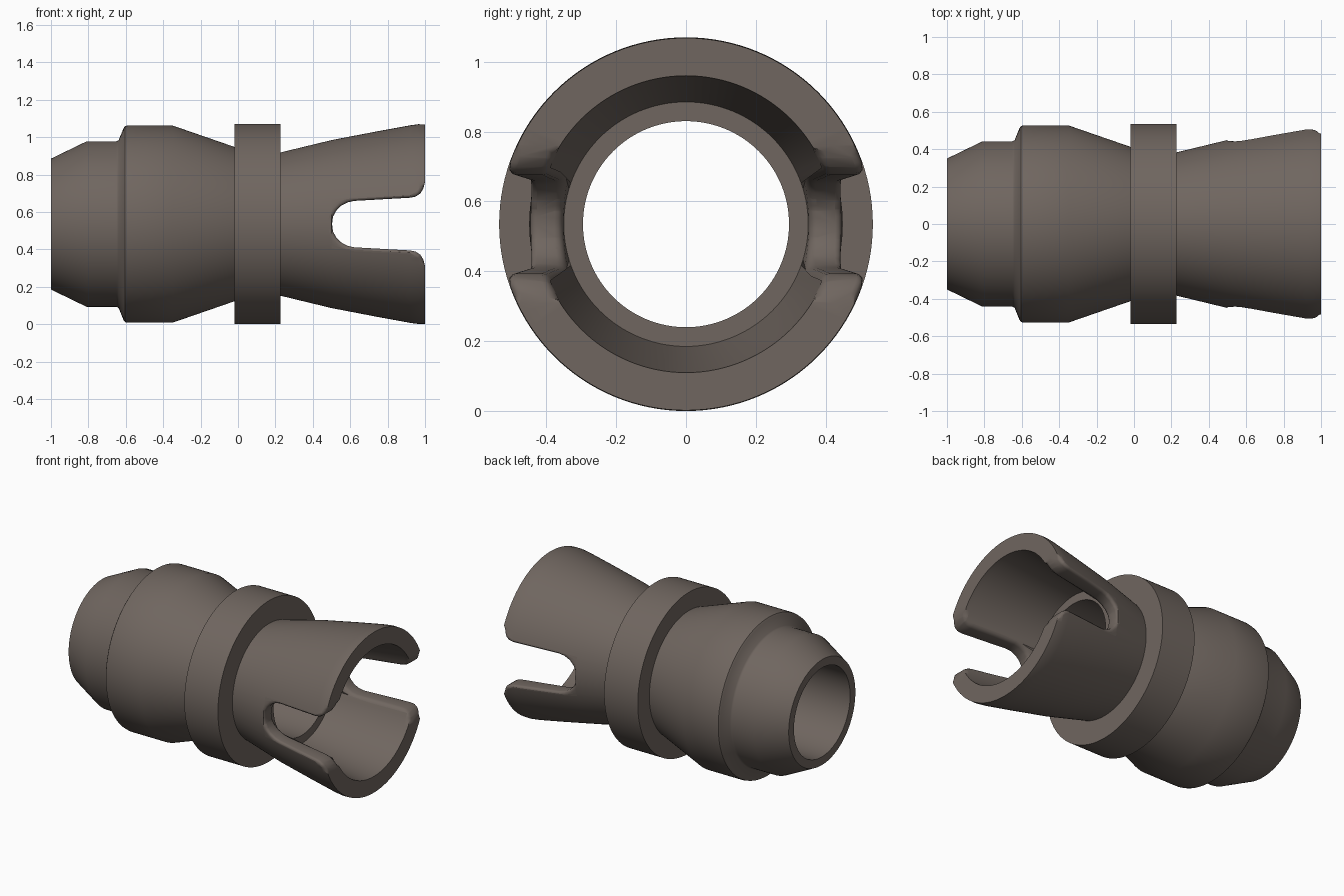
import bpy, bmesh, math

if "Cube" in bpy.data.objects:
    bpy.data.objects.remove(bpy.data.objects["Cube"])

AXIS_Z = 0.535


def link(bm, name):
    bmesh.ops.recalc_face_normals(bm, faces=bm.faces)
    mesh = bpy.data.meshes.new(name)
    bm.to_mesh(mesh)
    bm.free()
    obj = bpy.data.objects.new(name, mesh)
    bpy.context.collection.objects.link(obj)
    return obj


def lathe(name, profile, sides=128):
    """Revolve a closed (x, radius) profile around the x axis."""
    bm = bmesh.new()
    rings = []
    for i in range(sides):
        a = 2 * math.pi * i / sides
        rings.append([bm.verts.new((x, r * math.sin(a), AXIS_Z + r * math.cos(a)))
                      for x, r in profile])
    n = len(profile)
    for i in range(sides):
        a, b = rings[i], rings[(i + 1) % sides]
        for j in range(n):
            k = (j + 1) % n
            bm.faces.new((a[j], a[k], b[k], b[j]))
    return link(bm, name)


# Body: stepped sleeve, collar, flared socket, then the bore on the way back
outer = [(-1, 0.35), (-0.81, 0.442), (-0.65, 0.442), (-0.638, 0.449),
         (-0.612, 0.513), (-0.604, 0.524), (-0.59, 0.527),
         (-0.35, 0.527), (-0.02, 0.413), (-0.02, 0.535), (0.227, 0.535),
         (0.227, 0.383), (0.5, 0.449), (0.75, 0.497), (0.92, 0.528),
         (0.965, 0.534), (1, 0.533)]
inner = [(1, 0.425), (0.97, 0.422), (0.468, 0.35), (0.468, 0.295), (-1, 0.295)]
body = lathe("coupling_body", outer + inner)

# Slot cutter: rounded inner end, flared mouth, passing through both walls
half = [(0.508, 0.04), (0.525, 0.071), (0.55, 0.097), (0.585, 0.116),
        (0.62, 0.124), (0.92, 0.141), (0.95, 0.147), (0.975, 0.164),
        (0.991, 0.19), (1.0, 0.225), (1.1, 0.225)]
outline = [(0.503, 0)] + half + [(x, -h) for x, h in reversed(half)]
bm = bmesh.new()
face = bm.faces.new([bm.verts.new((x, -0.8, AXIS_Z + h)) for x, h in outline])
ext = bmesh.ops.extrude_face_region(bm, geom=[face])
bmesh.ops.translate(bm, vec=(0, 1.6, 0),
                    verts=[v for v in ext["geom"] if isinstance(v, bmesh.types.BMVert)])
cutter = link(bm, "slot_cutter")
cutter.hide_render = True

# Cut the slots
bpy.context.view_layer.objects.active = body
body.select_set(True)
mod = body.modifiers.new("slots", 'BOOLEAN')
mod.operation = 'DIFFERENCE'
mod.solver = 'EXACT'
mod.object = cutter
bpy.ops.object.modifier_apply(modifier=mod.name)
bpy.data.objects.remove(cutter)

# Round the slot rims
bm = bmesh.new()
bm.from_mesh(body.data)
rims = [e for e in bm.edges
        if all(v.co.x > 0.49 and abs(v.co.z - AXIS_Z) < 0.227 for v in e.verts)
        and min(v.co.x for v in e.verts) < 0.998
        and len(e.link_faces) == 2 and e.calc_face_angle() > math.radians(40)]
bmesh.ops.bevel(bm, geom=rims, offset=0.022, segments=3, profile=0.5,
                affect='EDGES', clamp_overlap=False)
bm.to_mesh(body.data)
bm.free()

# Warm dark grey finish
mat = bpy.data.materials.new("dark_finish")
mat.diffuse_color = (0.16, 0.132, 0.115, 1)
mat.use_nodes = True
mat.node_tree.nodes["Principled BSDF"].inputs["Base Color"].default_value = mat.diffuse_color
body.data.materials.clear()
body.data.materials.append(mat)
bpy.ops.object.shade_smooth_by_angle(angle=math.radians(40))
